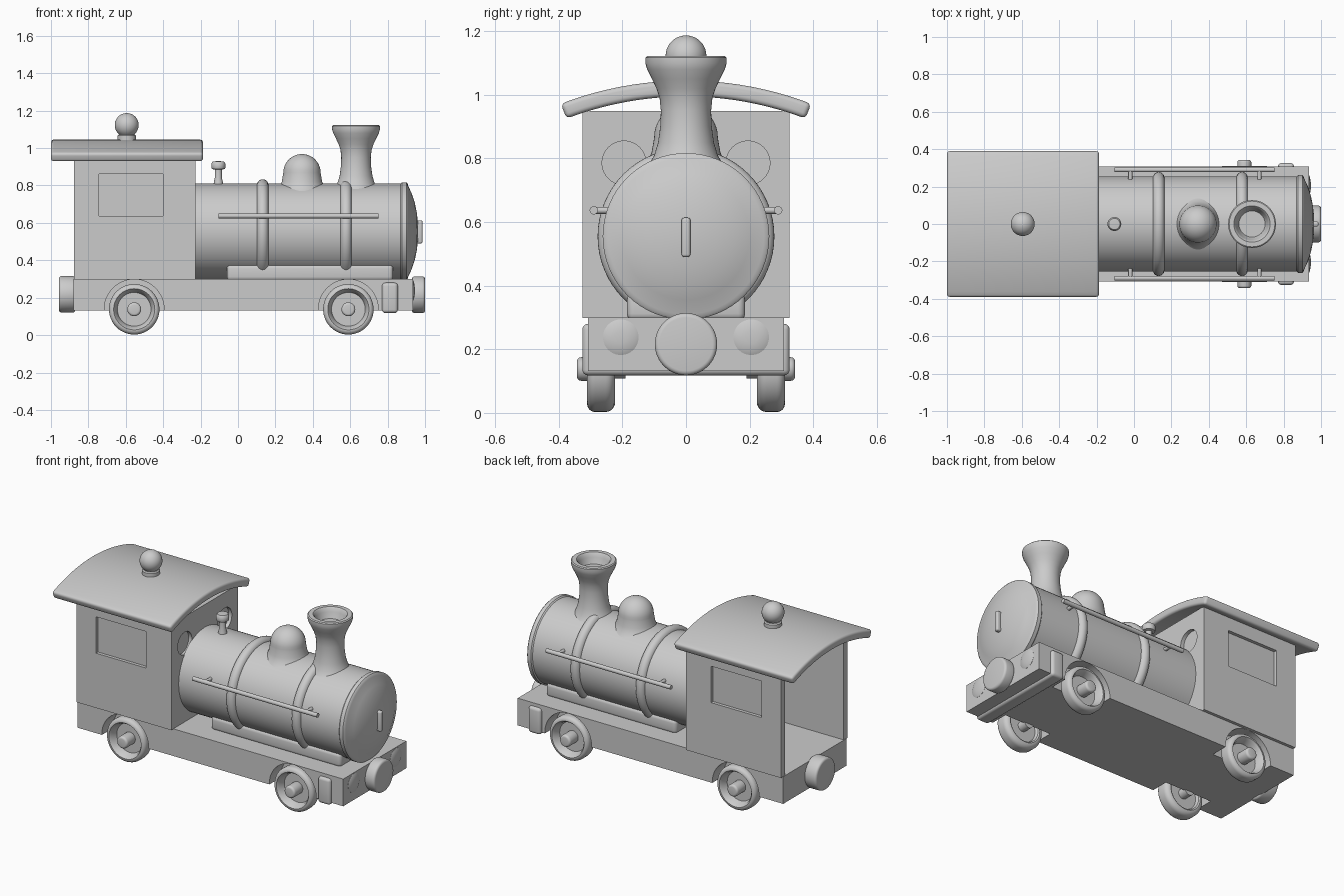
import bpy, bmesh
from math import sin, cos, pi, radians
from mathutils import Matrix, Vector

if "Cube" in bpy.data.objects:
    bpy.data.objects.remove(bpy.data.objects["Cube"])

AXES = {'Z': Matrix.Identity(4),
        'X': Matrix.Rotation(pi / 2, 4, 'Y'), '-X': Matrix.Rotation(-pi / 2, 4, 'Y'),
        'Y': Matrix.Rotation(-pi / 2, 4, 'X'), '-Y': Matrix.Rotation(pi / 2, 4, 'X')}


def make(name, bm, bevel=0, smooth=True):
    bmesh.ops.recalc_face_normals(bm, faces=bm.faces)
    me = bpy.data.meshes.new(name)
    bm.to_mesh(me)
    bm.free()
    ob = bpy.data.objects.new(name, me)
    bpy.context.collection.objects.link(ob)
    bpy.ops.object.select_all(action='DESELECT')
    ob.select_set(True)
    bpy.context.view_layer.objects.active = ob
    if bevel:
        m = ob.modifiers.new("bevel", 'BEVEL')
        m.width, m.segments, m.limit_method = bevel, 4, 'ANGLE'
        bpy.ops.object.modifier_apply(modifier=m.name)
    if smooth:
        bpy.ops.object.shade_smooth_by_angle(angle=radians(35))
    return ob


def box(name, x, y, z, bevel=0):
    """Box from (min, max) ranges."""
    bm = bmesh.new()
    size = [r[1] - r[0] for r in (x, y, z)]
    mid = Vector([(r[0] + r[1]) / 2 for r in (x, y, z)])
    bmesh.ops.create_cube(bm, size=1, matrix=Matrix.Translation(mid) @ Matrix.Diagonal((*size, 1)))
    return make(name, bm, bevel)


def lathe(name, profile, loc=(0, 0, 0), axis='Z', steps=48, closed=False, bevel=0):
    """Spin (radius, height) points around an axis."""
    bm = bmesh.new()
    vs = [bm.verts.new((r, 0, h)) for r, h in profile]
    es = [bm.edges.new(p) for p in zip(vs, vs[1:])]
    if closed:
        es.append(bm.edges.new((vs[-1], vs[0])))
    bmesh.ops.spin(bm, geom=vs + es, cent=(0, 0, 0), axis=(0, 0, 1), angle=2 * pi, steps=steps)
    bmesh.ops.remove_doubles(bm, verts=bm.verts, dist=1e-5)
    bm.transform(Matrix.Translation(loc) @ AXES[axis])
    return make(name, bm, bevel)


def rod(name, r, h0, h1, loc, axis, bevel=0, steps=32):
    return lathe(name, [(0, h0), (r, h0), (r, h1), (0, h1)], loc, axis, steps, bevel=bevel)


def arc(r, cr, ch, a0, a1, n=10):
    """Arc points in the (radius, height) plane, angles in degrees."""
    angles = [radians(a0 + (a1 - a0) * i / n) for i in range(n + 1)]
    return [(max(0, cr + r * cos(a)), ch + r * sin(a)) for a in angles]


def cut(ob, cutters):
    bpy.ops.object.select_all(action='DESELECT')
    bpy.context.view_layer.objects.active = ob
    ob.select_set(True)
    for c in cutters:
        m = ob.modifiers.new("cut", 'BOOLEAN')
        m.operation, m.solver, m.object = 'DIFFERENCE', 'EXACT', c
        bpy.ops.object.modifier_apply(modifier=m.name)
        bpy.data.objects.remove(c)
    bpy.ops.object.shade_smooth_by_angle(angle=radians(35))


SIDES = ((1, 'Y', "left"), (-1, '-Y', "right"))
WHEELS = ((-0.555, "rear"), (0.59, "front"))
BZ = 0.555  # boiler axis height

# Chassis with wheel arches
chassis = box("chassis", (-0.88, 0.935), (-0.308, 0.308), (0.132, 0.3))
cut(chassis, [rod("arch_cutter", 0.16, 0.2, 0.4, (x, 0, 0.138), ax, steps=48)
              for x, _ in WHEELS for _, ax, _ in SIDES])
box("front_step_bar", (0.77, 0.855), (-0.326, 0.326), (0.118, 0.28), 0.018)

# Wheels, hubs and stub axles
wheel = ([(0, 0.262), (0.09, 0.262), (0.1, 0.298)] + arc(0.025, 0.11, 0.286, 90, 0, 6)
         + arc(0.03, 0.105, 0.253, 0, -90, 6) + [(0.097, 0.228), (0.09, 0.246), (0, 0.246)])
for x, end in WHEELS:
    for s, ax, side in SIDES:
        c = (x, 0, 0.138)
        lathe(f"{end}_{side}_wheel", wheel, c, ax)
        rod(f"{end}_{side}_hub", 0.037, 0.25, 0.343, c, ax, 0.013)
        rod(f"{end}_{side}_axle", 0.03, 0.19, 0.255, c, ax)

# Buffers and front lamps
rod("front_buffer", 0.098, 0.93, 1.0, (0, 0, 0.216), 'X', 0.014, 48)
rod("rear_buffer", 0.098, 0.87, 0.957, (0, 0, 0.218), '-X', 0.014, 48)
for s, _, side in SIDES:
    lathe(f"{side}_lamp", [(0.056, 0.925), (0.056, 0.936), (0.045, 0.941), (0.02, 0.945), (0, 0.945)],
          (0, s * 0.205, 0.238), 'X')

# Boiler, saddle, bands and smokebox door
rod("boiler", 0.255, -0.23, 0.885, (0, 0, BZ), 'X', steps=64)
box("boiler_saddle", (-0.06, 0.83), (-0.186, 0.186), (0.29, 0.378), 0.022)
for x in (0.132, 0.578):
    lathe("boiler_band", arc(0.031, 0.247, x, 0, 342, 19), (0, 0, BZ), 'X', 64, True)
lathe("smokebox_door", [(0, 0.87), (0.255, 0.87), (0.262, 0.877), (0.262, 0.9), (0.255, 0.907),
                        (0.245, 0.909), (0.2, 0.93), (0.15, 0.946), (0.1, 0.956), (0.05, 0.962),
                        (0, 0.964)], (0, 0, BZ), 'X', 64)
box("door_handle", (0.95, 0.986), (-0.014, 0.014), (0.49, 0.614), 0.009)

# Chimney with flared, hollow top
lathe("chimney", [(0, 0.7), (0.16, 0.74), (0.12, 0.775), (0.1, 0.81), (0.088, 0.85), (0.081, 0.9),
                  (0.079, 0.95), (0.083, 0.99), (0.093, 1.02), (0.107, 1.05), (0.122, 1.08),
                  (0.128, 1.1), (0.128, 1.117), (0.122, 1.122), (0.097, 1.122), (0.09, 1.115),
                  (0.085, 1.095), (0.07, 1.06), (0, 1.06)], (0.631, 0, 0))

# Steam dome
lathe("steam_dome", [(0, 0.7), (0.18, 0.735), (0.145, 0.76), (0.12, 0.79), (0.108, 0.82),
                     (0.101, 0.86)] + arc(0.1, 0, 0.868, 0, 90, 10), (0.342, 0, 0))

# Whistle
lathe("whistle", [(0, 0.78), (0.026, 0.8), (0.024, 0.82), (0.019, 0.84), (0.019, 0.885),
                  (0.034, 0.888), (0.037, 0.893), (0.037, 0.918), (0.03, 0.928), (0, 0.931)],
      (-0.105, 0, 0), steps=32)

# Handrails on short posts
for s, ax, side in SIDES:
    rod(f"{side}_handrail", 0.013, -0.103, 0.75, (0, s * 0.29, 0.637), 'X', steps=20)
    for x in (-0.02, 0.67):
        rod(f"{side}_rail_post", 0.011, 0.22, 0.29, (x, 0, 0.637), ax, steps=16)

# Cab: front and side walls, open at the back and top, recessed windows
T = 0.04
cab = box("cab", (-0.877, -0.227), (-0.326, 0.326), (0.298, 0.95))
cut(cab, [box("inside_cutter", (-1.2, -0.227 - T), (-0.326 + T, 0.326 - T), (0.2, 1.2))]
    + [box("window_cutter", (-0.743, -0.4), sorted((s * 0.306, s * 0.4)), (0.636, 0.861))
       for s, _, _ in SIDES]
    + [rod("porthole_cutter", 0.069, -0.249, -0.1, (0, s * 0.195, 0.786), 'X', steps=40)
       for s, _, _ in SIDES])

# Arched roof
R = 1.1
section = [((R - d) * sin(a), 1.045 - R + (R - d) * cos(a))
           for d, sign in ((0, 1), (0.05, -1))
           for a in [sign * (i / 24 * 2 - 1) * 0.366 for i in range(25)]]
bm = bmesh.new()
face = bm.faces.new([bm.verts.new((-1.0, y, z)) for y, z in section])
new = bmesh.ops.extrude_face_region(bm, geom=[face])['geom']
bmesh.ops.translate(bm, verts=[v for v in new if isinstance(v, bmesh.types.BMVert)], vec=(0.813, 0, 0))
make("cab_roof", bm, 0.015)

# Roof knob
lathe("roof_knob", [(0, 1.02), (0.05, 1.02), (0.05, 1.066), (0.044, 1.072), (0.036, 1.073)]
      + arc(0.064, 0, 1.123, -52, 90, 18), (-0.595, 0, 0))
